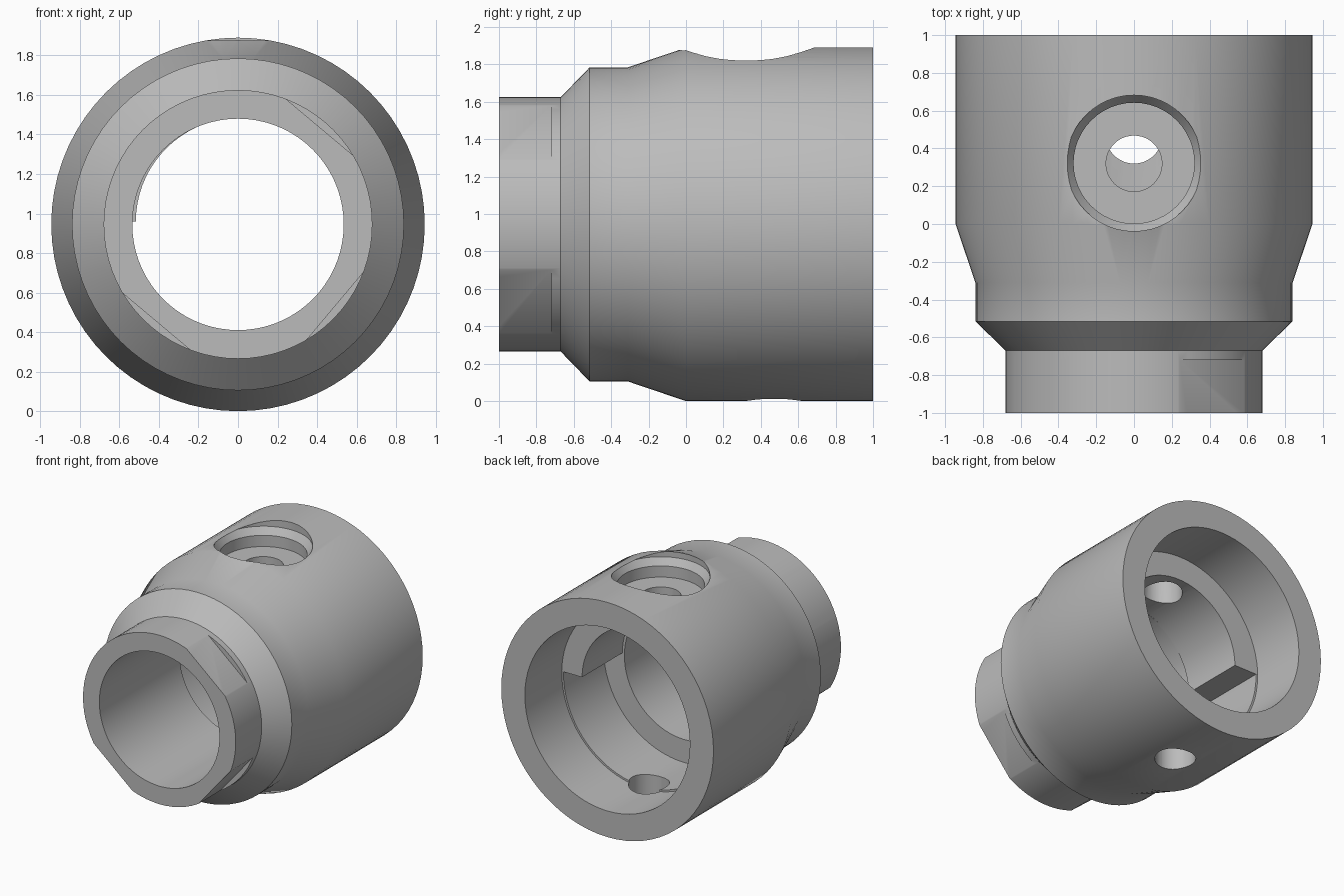
import bpy, bmesh, math
from mathutils import Matrix, Vector

AXIS_Z = 0.945
SEGMENTS = 72

if "Cube" in bpy.data.objects:
    bpy.data.objects.remove(bpy.data.objects["Cube"], do_unlink=True)

steel = bpy.data.materials.new("plain grey")
steel.use_nodes = True
grey = (0.5, 0.5, 0.5, 1)
steel.diffuse_color = grey
steel.node_tree.nodes["Principled BSDF"].inputs["Base Color"].default_value = grey


def finish(bm, name):
    bmesh.ops.recalc_face_normals(bm, faces=bm.faces)
    mesh = bpy.data.meshes.new(name)
    bm.to_mesh(mesh)
    bm.free()
    mesh.materials.append(steel)
    obj = bpy.data.objects.new(name, mesh)
    bpy.context.collection.objects.link(obj)
    return obj


def lathe(name, profile, axis, centre, closed=True, steps=SEGMENTS):
    """Revolve (radius, height) points around the y or z axis."""
    bm = bmesh.new()
    place = (lambda r, h: (r, h, 0)) if axis == "y" else (lambda r, h: (r, 0, h))
    verts = [bm.verts.new(place(r, h)) for r, h in profile]
    edges = [bm.edges.new(p) for p in zip(verts, verts[1:])]
    if closed:
        edges.append(bm.edges.new((verts[-1], verts[0])))
    direction = (0, 1, 0) if axis == "y" else (0, 0, 1)
    bmesh.ops.spin(bm, geom=verts + edges, cent=(0, 0, 0), axis=direction,
                   angle=math.tau, steps=steps, use_merge=True)
    bmesh.ops.remove_doubles(bm, verts=bm.verts, dist=0.0001)
    bmesh.ops.translate(bm, verts=bm.verts, vec=centre)
    return finish(bm, name)


def plug(name, profile, centre):
    """Solid turned cutter standing on the z axis."""
    full = [(0, profile[0][1])] + profile + [(0, profile[-1][1])]
    return lathe(name, full, "z", centre, closed=False, steps=48)


def combine(target, tool, operation):
    tool.hide_render = True
    mod = target.modifiers.new(operation.lower(), "BOOLEAN")
    mod.operation = operation
    mod.solver = "EXACT"
    mod.object = tool
    bpy.ops.object.select_all(action="DESELECT")
    bpy.context.view_layer.objects.active = target
    target.select_set(True)
    bpy.ops.object.modifier_apply(modifier=mod.name)
    bpy.data.objects.remove(tool, do_unlink=True)


# Turned sleeve with stepped bore
outside = [(0.68, -1), (0.68, -0.67), (0.84, -0.515), (0.84, -0.31),
           (0.945, 0), (0.945, 1)]
inside = [(0.735, 1), (0.735, 0.53), (0.72, 0.53), (0.72, 0.02),
          (0.535, 0.02), (0.535, -1)]
sleeve = lathe("sleeve_body", outside + inside, "y", (0, 0, AXIS_Z))

# Half ring inside the upper part of the bore
bm = bmesh.new()
arc = [math.pi * i / 36 for i in range(37)]
ring = [(0.8 * math.cos(a), 0.8 * math.sin(a)) for a in arc]
ring += [(0.018 + 0.535 * math.cos(a), 0.535 * math.sin(a)) for a in reversed(arc)]
face = bm.faces.new([bm.verts.new((x, 0.005, AXIS_Z + 0.015 + z * 0.985)) for x, z in ring])
extruded = bmesh.ops.extrude_face_region(bm, geom=[face])["geom"]
bmesh.ops.translate(bm, vec=(0, 0.527, 0),
                    verts=[v for v in extruded if isinstance(v, bmesh.types.BMVert)])
combine(sleeve, finish(bm, "inner_half_ring"), "UNION")

# Four wrench flats on the front collar
for k in range(4):
    bm = bmesh.new()
    bmesh.ops.create_cube(bm, size=1)
    bmesh.ops.scale(bm, vec=(0.4, 0.5, 1), verts=bm.verts)
    bmesh.ops.translate(bm, vec=(0.842, -0.97, 0), verts=bm.verts)
    turn = Matrix.Rotation(-math.radians(50 + 90 * k), 4, "Y")
    bm.transform(Matrix.Translation(Vector((0, 0, AXIS_Z))) @ turn)
    combine(sleeve, finish(bm, "flat_cutter"), "DIFFERENCE")

# Top port: chamfered counterbore with a smaller through hole
counterbore = [(0.32, 0.74), (0.32, 0.83), (0.36, 0.885), (0.36, 1.2)]
combine(sleeve, plug("counterbore_cutter", counterbore, (0, 0.322, AXIS_Z)), "DIFFERENCE")
combine(sleeve, plug("port_cutter", [(0.148, 0.3), (0.148, 0.9)], (0, 0.32, AXIS_Z)), "DIFFERENCE")

# Bottom drain hole
combine(sleeve, plug("drain_cutter", [(0.15, -1.2), (0.15, -0.4)], (0, 0.47, AXIS_Z)), "DIFFERENCE")

bpy.ops.object.select_all(action="DESELECT")
sleeve.select_set(True)
bpy.context.view_layer.objects.active = sleeve
bpy.ops.object.shade_smooth_by_angle(angle=math.radians(25))
